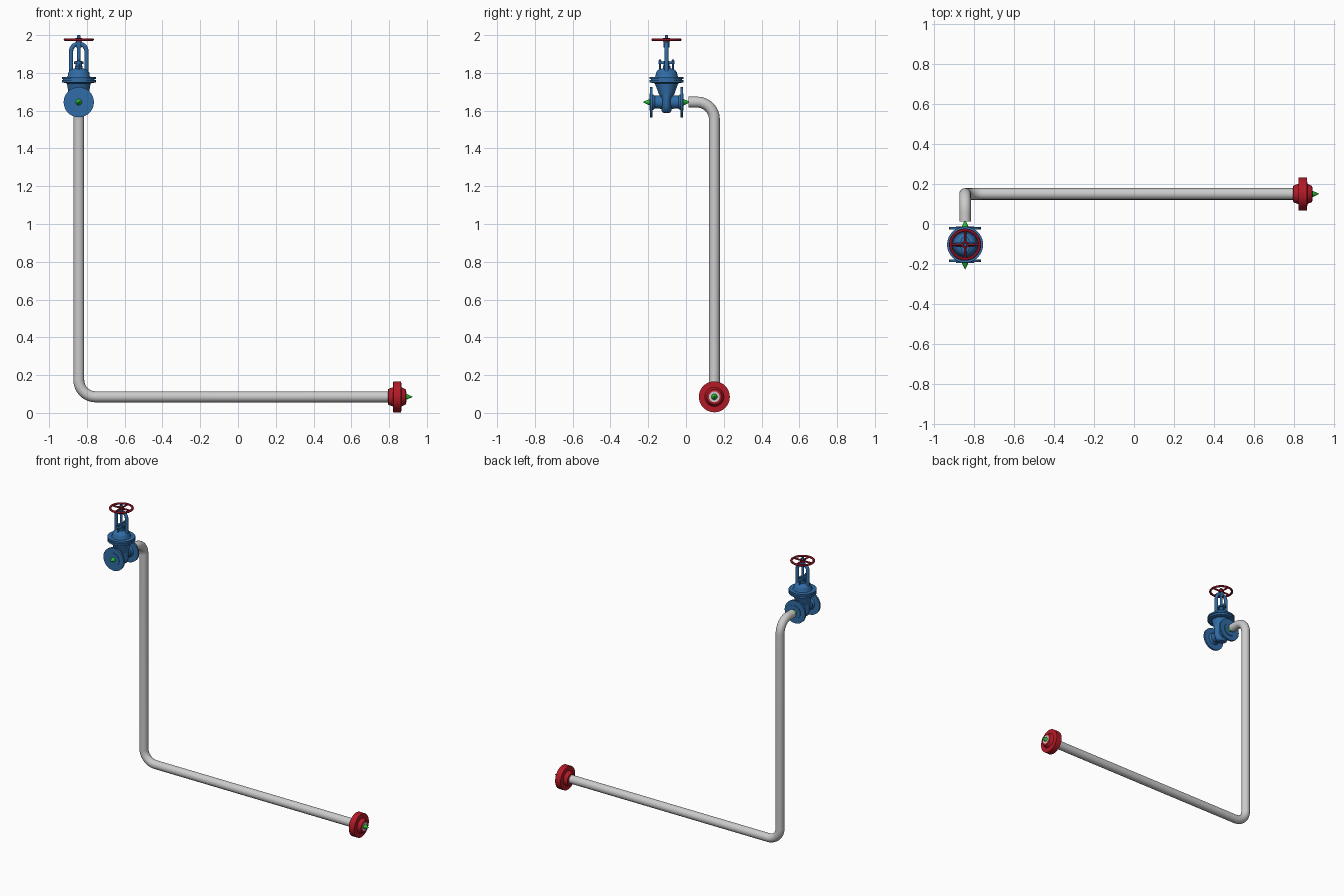
import bpy, bmesh, math
from math import sin, cos, pi
from mathutils import Vector, Matrix

if "Cube" in bpy.data.objects:
    bpy.data.objects.remove(bpy.data.objects["Cube"])

VX, VY, VZ = -0.843, -0.103, 1.645   # valve centre
PY, PZ = 0.15, 0.085                 # lower pipe run
FX = 0.843                           # end flange centre


def material(name, rgb):
    m = bpy.data.materials.new(name)
    m.diffuse_color = (*rgb, 1)
    m.use_nodes = True
    m.node_tree.nodes["Principled BSDF"].inputs["Base Color"].default_value = m.diffuse_color
    return m


BLUE = material("blue_paint", (0.03, 0.15, 0.38))
RED = material("red_paint", (0.45, 0.01, 0.02))
DARK_RED = material("wheel_red", (0.22, 0.005, 0.015))
GREEN = material("green_marker", (0.02, 0.5, 0.03))


def finish(ob, mat):
    if mat:
        ob.data.materials.append(mat)
    bpy.ops.object.select_all(action='DESELECT')
    ob.select_set(True)
    bpy.context.view_layer.objects.active = ob
    bpy.ops.object.shade_smooth_by_angle(angle=math.radians(35))
    return ob


def loft(name, sections, mat, loc, axis=(0, 0, 1), n=40):
    """Capped loft of ellipses (height, rx, ry) along an axis."""
    bm = bmesh.new()
    rings = [[bm.verts.new((rx * cos(2 * pi * i / n), ry * sin(2 * pi * i / n), h))
              for i in range(n)] for h, rx, ry in sections]
    for a, b in zip(rings, rings[1:]):
        for i in range(n):
            j = (i + 1) % n
            bm.faces.new((a[i], a[j], b[j], b[i]))
    bm.faces.new(rings[0][::-1])
    bm.faces.new(rings[-1])
    rot = Vector((0, 0, 1)).rotation_difference(Vector(axis)).to_matrix().to_4x4()
    bm.transform(Matrix.Translation(loc) @ rot)
    me = bpy.data.meshes.new(name)
    bm.to_mesh(me)
    bm.free()
    ob = bpy.data.objects.new(name, me)
    bpy.context.collection.objects.link(ob)
    return finish(ob, mat)


def lathe(name, profile, mat, loc, axis=(0, 0, 1), n=40):
    return loft(name, [(h, r, r) for h, r in profile], mat, loc, axis, n)


def tube(name, pts, r, mat=None, res=6):
    cu = bpy.data.curves.new(name, 'CURVE')
    cu.dimensions = '3D'
    cu.bevel_depth, cu.bevel_resolution, cu.use_fill_caps = r, res, True
    sp = cu.splines.new('POLY')
    sp.points.add(len(pts) - 1)
    for p, co in zip(sp.points, pts):
        p.co = (*co, 1)
    ob = bpy.data.objects.new(name, cu)
    bpy.context.collection.objects.link(ob)
    bpy.ops.object.select_all(action='DESELECT')
    ob.select_set(True)
    bpy.context.view_layer.objects.active = ob
    bpy.ops.object.convert(target='MESH')
    return finish(bpy.context.object, mat)


def bend(corner, before, after, r=0.09, n=14):
    """Quarter-circle elbow points between two perpendicular directions."""
    c, d0, d1 = Vector(corner), Vector(before), Vector(after)
    centre = c - d0 * r + d1 * r
    return [centre - d1 * r * cos(t) + d0 * r * sin(t)
            for t in (pi / 2 * i / n for i in range(n + 1))]


# Pipe run: out of the valve, down, then along x
path = [(VX, 0.012, VZ)]
path += bend((VX, PY, VZ), (0, 1, 0), (0, 0, -1))
path += bend((VX, PY, PZ), (0, 0, -1), (1, 0, 0))
path += [(FX + 0.048, PY, PZ)]
tube("pipe", path, 0.029)

# End flange with tapered hubs on both sides
lathe("end_flange", [(-0.049, 0.036), (-0.047, 0.042), (-0.022, 0.051), (-0.021, 0.082),
                     (0.021, 0.082), (0.022, 0.051), (0.045, 0.040), (0.047, 0.034)],
      RED, (FX, PY, PZ), (1, 0, 0))
cone = [(0, 0.017), (0.034, 0.001)]
lathe("end_marker", cone, GREEN, (FX + 0.046, PY, PZ), (1, 0, 0), 20)

# Valve body: flattened gate chamber opening into a round neck
loft("valve_body", [(-0.057, 0.012, 0.010), (-0.055, 0.028, 0.021), (-0.045, 0.042, 0.026),
                    (-0.02, 0.052, 0.028), (0.02, 0.054, 0.028), (0.034, 0.054, 0.034),
                    (0.042, 0.054, 0.041), (0.060, 0.056, 0.047), (0.105, 0.064, 0.064)],
     BLUE, (VX, VY, VZ))

# Through-bore, side flanges and flow markers, mirrored about the valve
for s, side in ((-1, "front"), (1, "rear")):
    lathe(side + "_flange", [(0, 0.036), (0.062, 0.034), (0.070, 0.040), (0.075, 0.042),
                             (0.075, 0.080), (0.087, 0.080), (0.087, 0.045), (0.091, 0.045)],
          BLUE, (VX, VY, VZ), (0, s, 0))
    lathe(side + "_marker", cone, GREEN, (VX, VY + s * 0.090, VZ), (0, s, 0), 20)

# Bonnet: paired flanges and dome
base = (VX, VY, 0)
lathe("body_flange", [(1.745, 0.066), (1.750, 0.090), (1.762, 0.090), (1.762, 0.084)], BLUE, base)
lathe("bonnet_gasket", [(1.761, 0.083), (1.768, 0.083)], BLUE, base)
lathe("bonnet", [(1.767, 0.084), (1.767, 0.090), (1.778, 0.090), (1.778, 0.062), (1.785, 0.058),
                 (1.800, 0.056), (1.811, 0.050), (1.819, 0.038), (1.823, 0.024), (1.823, 0.02)],
      BLUE, base)

# Yoke arch
arch = [(VX + 0.041 * cos(t), VY, 1.913 + 0.041 * sin(t))
        for t in (pi * i / 18 for i in range(19))]
tube("yoke", [(VX + 0.041, VY, 1.80)] + arch + [(VX - 0.041, VY, 1.80)], 0.0115, BLUE, 4)

# Packing gland with its two bolts
lathe("gland_sleeve", [(1.81, 0.020), (1.835, 0.020), (1.837, 0.016), (1.862, 0.016)],
      BLUE, base, n=24)
loft("gland_plate", [(1.848, 0.024, 0.043), (1.859, 0.024, 0.043)], BLUE, base, n=24)
for s, side in ((-1, "front"), (1, "rear")):
    at = (VX, VY + s * 0.034, 0)
    lathe(side + "_gland_bolt", [(1.80, 0.005), (1.872, 0.005)], BLUE, at, n=12)
    lathe(side + "_gland_nut", [(1.858, 0.009), (1.866, 0.009)], BLUE, at, n=6)

# Stem and handwheel
lathe("stem", [(1.80, 0.009), (1.998, 0.009), (2.0, 0.007)], BLUE, base, n=20)
lathe("yoke_nut", [(1.935, 0.015), (1.968, 0.015)], BLUE, base, n=20)
lathe("wheel_hub", [(1.966, 0.018), (1.986, 0.018)], DARK_RED, base, n=24)
bpy.ops.mesh.primitive_torus_add(major_radius=0.072, minor_radius=0.008, major_segments=48,
                                 minor_segments=12, location=(VX, VY, 1.976))
rim = bpy.context.object
rim.name = "wheel_rim"
rim.scale.z = 0.85
finish(rim, DARK_RED)
for i, (dx, dy) in enumerate(((1, 0), (0, 1))):
    for s in (-1, 1):
        lathe(f"wheel_spoke_{2 * i + (s > 0)}", [(0.01, 0.006), (0.070, 0.006)], DARK_RED,
              (VX, VY, 1.976), (s * dx, s * dy, 0), 12)
